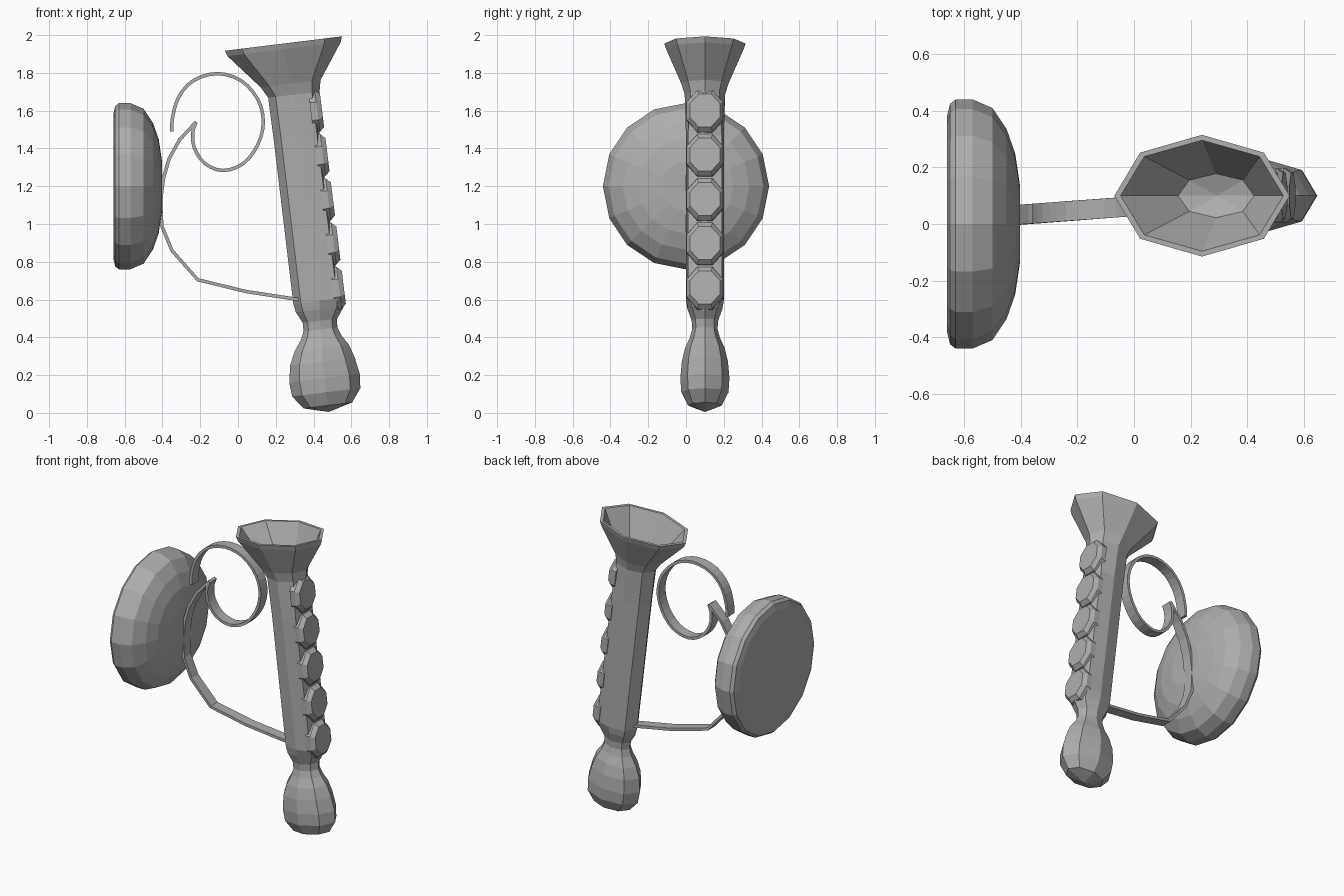
import bpy, bmesh, math
from mathutils import Vector

if "Cube" in bpy.data.objects:
    bpy.data.objects.remove(bpy.data.objects["Cube"])

grey = bpy.data.materials.new("plain_grey")
grey.diffuse_color = (0.42, 0.42, 0.42, 1)
grey.use_nodes = True
grey.node_tree.nodes["Principled BSDF"].inputs["Base Color"].default_value = grey.diffuse_color


def finish(name, bm):
    bmesh.ops.recalc_face_normals(bm, faces=bm.faces)
    me = bpy.data.meshes.new(name)
    bm.to_mesh(me)
    bm.free()
    me.materials.append(grey)
    ob = bpy.data.objects.new(name, me)
    bpy.context.collection.objects.link(ob)
    return ob


def loft(bm, rings, cap_start=True, cap_end=True):
    """Skin a list of vertex-position rings."""
    vr = [[bm.verts.new(p) for p in r] for r in rings]
    for a, b in zip(vr, vr[1:]):
        n = len(a)
        for i in range(n):
            j = (i + 1) % n
            bm.faces.new((a[i], a[j], b[j], b[i]))
    for ring, cap in ((vr[0], cap_start), (vr[-1], cap_end)):
        if cap is True:
            bm.faces.new(ring)
        elif cap is not False:          # fan to a centre point
            c = bm.verts.new(cap)
            for i in range(len(ring)):
                bm.faces.new((ring[i], ring[(i + 1) % len(ring)], c))


# tilted torch frame: X across, Y depth, T along the leaning axis
BASE = Vector((0.48, 0.1, 0.005))
ACROSS, UP = Vector((0.9925, 0, 0.122)), Vector((-0.122, 0, 0.9925))


def torch(x, y, t):
    return BASE + ACROSS * x + Vector((0, y, 0)) + UP * t


def oval(t, hx, hy, off=0.0, grip=False):
    pts = []
    for k in range(8):
        a = math.tau * k / 8
        x, y = off + hx * math.cos(a), hy * math.sin(a)
        if grip and k in (0, 1, 7):     # flattened side that carries the grips
            x, y = min(x, off + 0.108), y * 1.27
        pts.append(torch(x, y, t))
    return pts


# torch: bulb pommel, neck, shaft, flared cup with hollow inside
bm = bmesh.new()
loft(bm, [
    oval(0.035, 0.13, 0.09), oval(0.105, 0.182, 0.125), oval(0.18, 0.188, 0.13),
    oval(0.27, 0.172, 0.122), oval(0.34, 0.145, 0.105, 0.005), oval(0.395, 0.108, 0.08, 0.008),
    oval(0.44, 0.09, 0.067, 0.01), oval(0.485, 0.092, 0.07, 0.013),
    oval(0.545, 0.128, 0.092, 0.02), oval(0.59, 0.138, 0.1, 0.022, True),
    oval(1.46, 0.135, 0.1, 0.022, True), oval(1.69, 0.137, 0.107, 0.022),
    oval(1.75, 0.16, 0.125, 0.012), oval(1.935, 0.302, 0.205), oval(1.965, 0.312, 0.215),
    oval(1.965, 0.29, 0.196), oval(1.72, 0.135, 0.078, 0.02),
], torch(0, 0, 0), torch(0.02, 0, 1.69))
finish("torch_body", bm)

# five faceted finger grips down the outer side
bm = bmesh.new()
for i in range(5):
    tc = 0.645 + 0.236 * i

    def octagon(x, hy, ht):
        return [torch(x, hy * math.cos(math.tau * (k + 0.5) / 8) / 0.924,
                      tc + ht * math.sin(math.tau * (k + 0.5) / 8) / 0.924) for k in range(8)]
    loft(bm, [octagon(0.1, 0.097, 0.117), octagon(0.135, 0.097, 0.112), octagon(0.16, 0.08, 0.088)])
finish("finger_grips", bm)

# round wall plate turned about the x axis
bm = bmesh.new()
profile = [(-0.66, 0.385), (-0.65, 0.425), (-0.63, 0.44), (-0.57, 0.44), (-0.50, 0.41),
           (-0.45, 0.335), (-0.42, 0.25), (-0.402, 0.13)]
loft(bm, [[Vector((x, r * math.cos(math.tau * k / 16), 1.2 + r * math.sin(math.tau * k / 16)))
           for k in range(16)] for x, r in profile])
finish("wall_plate", bm)


def ribbon(name, pts, smooth, half_t=0.009, half_w=0.035):
    """Flat strip following an x-z path, drifting slightly in y."""
    pts = [Vector(p) for p in pts]
    if smooth:
        ext = [pts[0] * 2 - pts[1]] + pts + [pts[-1] * 2 - pts[-2]]
        out = []
        for a, b, c, d in zip(ext, ext[1:], ext[2:], ext[3:]):
            for s in range(3):
                u = s / 3
                out.append(0.5 * (2 * b + (c - a) * u + (2 * a - 5 * b + 4 * c - d) * u * u
                                  + (3 * b - a - 3 * c + d) * u ** 3))
        pts = out + [pts[-1]]
    rings = []
    for i, p in enumerate(pts):
        d = (pts[min(i + 1, len(pts) - 1)] - pts[max(i - 1, 0)]).normalized()
        n = Vector((-d.y, d.x)) * half_t
        yc = 0.033 + 0.075 * (p.x + 0.4)
        rings.append([Vector((p.x + n.x * s, yc + w * half_w, p.y + n.y * s))
                      for s, w in ((1, 1), (1, -1), (-1, -1), (-1, 1))])
    bm = bmesh.new()
    loft(bm, rings)
    finish(name, bm)


# curled upper strip
ribbon("curled_strip", [(-.35, 1.49), (-.347, 1.56), (-.315, 1.67), (-.235, 1.76), (-.11, 1.796),
                        (.015, 1.76), (.105, 1.66), (.134, 1.54), (.105, 1.42), (.028, 1.32),
                        (-.08, 1.283), (-.175, 1.32), (-.23, 1.40), (-.24, 1.48), (-.222, 1.54)], True)
# lower arm joining the curl, the plate and the torch
ribbon("support_arm", [(-.222, 1.54), (-.31, 1.445), (-.365, 1.345), (-.395, 1.24), (-.41, 1.12),
                       (-.403, 0.99), (-.35, 0.86), (-.213, 0.705), (.04, 0.643), (.32, 0.6)], False)
